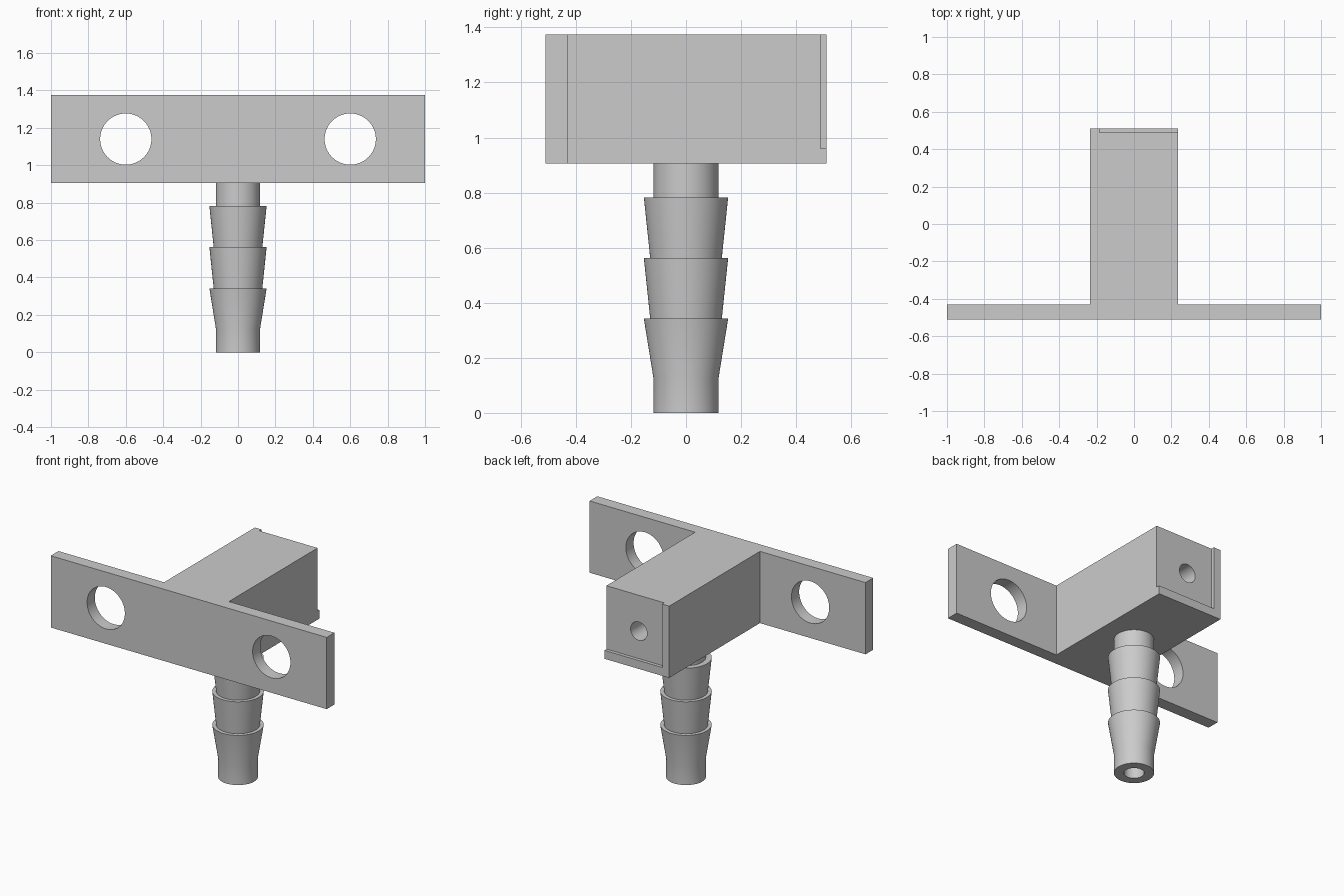
import bpy, bmesh, math
from mathutils import Matrix, Vector

cube = bpy.data.objects.get("Cube")
if cube:
    bpy.data.objects.remove(cube, do_unlink=True)

grey = bpy.data.materials.new("plain grey")
grey.use_nodes = True
colour = (0.6, 0.6, 0.6, 1)
grey.diffuse_color = colour
grey.node_tree.nodes["Principled BSDF"].inputs["Base Color"].default_value = colour

BASE, TOP = 0.905, 1.375          # block height range
MID = (BASE + TOP) / 2
HALF, BACK = 0.235, 0.51          # block half width and half depth
BORE = 0.06


def make_object(name, bm):
    bmesh.ops.recalc_face_normals(bm, faces=bm.faces)
    mesh = bpy.data.meshes.new(name)
    bm.to_mesh(mesh)
    bm.free()
    mesh.materials.append(grey)
    obj = bpy.data.objects.new(name, mesh)
    bpy.context.collection.objects.link(obj)
    return obj


def activate(obj):
    bpy.ops.object.select_all(action='DESELECT')
    obj.select_set(True)
    bpy.context.view_layer.objects.active = obj


def box(name, low, high):
    bm = bmesh.new()
    low, high = Vector(low), Vector(high)
    matrix = Matrix.Translation((low + high) / 2) @ Matrix.Diagonal((*(high - low), 1))
    bmesh.ops.create_cube(bm, size=1, matrix=matrix)
    return make_object(name, bm)


def rod(name, radius, start, end, segments=64):
    bm = bmesh.new()
    start, end = Vector(start), Vector(end)
    turn = (end - start).to_track_quat('Z', 'Y').to_matrix().to_4x4()
    bmesh.ops.create_cone(bm, cap_ends=True, segments=segments, radius1=radius, radius2=radius,
                          depth=(end - start).length,
                          matrix=Matrix.Translation((start + end) / 2) @ turn)
    return make_object(name, bm)


def cut(target, cutter):
    activate(target)
    mod = target.modifiers.new("cut", 'BOOLEAN')
    mod.operation = 'DIFFERENCE'
    mod.solver = 'EXACT'
    mod.object = cutter
    bpy.ops.object.modifier_apply(modifier=mod.name)
    bpy.data.objects.remove(cutter, do_unlink=True)


# T-shaped mounting block: wide front flange with a block behind it
flange_back = -0.43
right_side = [(1, -BACK), (1, flange_back), (HALF, flange_back), (HALF, BACK)]
outline = right_side + [(-x, y) for x, y in reversed(right_side)]
bm = bmesh.new()
face = bm.faces.new([bm.verts.new((x, y, BASE)) for x, y in outline])
lifted = bmesh.ops.extrude_face_region(bm, geom=[face])["geom"]
bmesh.ops.translate(bm, vec=(0, 0, TOP - BASE),
                    verts=[v for v in lifted if isinstance(v, bmesh.types.BMVert)])
block = make_object("mounting_block", bm)

# Shallow recess in the back, leaving a lip along one side and the bottom
cut(block, box("recess_cutter", (-0.185, 0.488, 0.96), (0.4, 0.6, 1.5)))

# Bolt holes through the flange
for side in (-1, 1):
    cut(block, rod("bolt_hole_cutter", 0.137, (side * 0.6, -0.7, MID), (side * 0.6, -0.3, MID)))

# Passage from the back that turns down into the spigot
cut(block, rod("back_passage_cutter", BORE, (0, -BORE, MID), (0, 0.7, MID), 48))
cut(block, rod("down_passage_cutter", BORE, (0, 0, 0.8), (0, 0, MID), 48))

# Barbed hose spigot: lathed hollow profile
neck, barb, waist = 0.118, 0.153, 0.13
profile = [(BORE, 0), (neck, 0), (neck, 0.125), (barb, 0.342), (waist, 0.342),
           (barb, 0.562), (waist, 0.562), (barb, 0.782), (neck, 0.782),
           (neck, BASE), (BORE, BASE)]
bm = bmesh.new()
verts = [bm.verts.new((r, 0, z)) for r, z in profile]
edges = [bm.edges.new((a, b)) for a, b in zip(verts, verts[1:] + verts[:1])]
bmesh.ops.spin(bm, geom=verts + edges, cent=(0, 0, 0), axis=(0, 0, 1),
               angle=math.tau, steps=64, use_merge=True)
bmesh.ops.remove_doubles(bm, verts=bm.verts, dist=0.0005)
spigot = make_object("barbed_spigot", bm)

for obj, angle in ((block, 30), (spigot, 30)):
    activate(obj)
    bpy.ops.object.shade_smooth_by_angle(angle=math.radians(angle))
